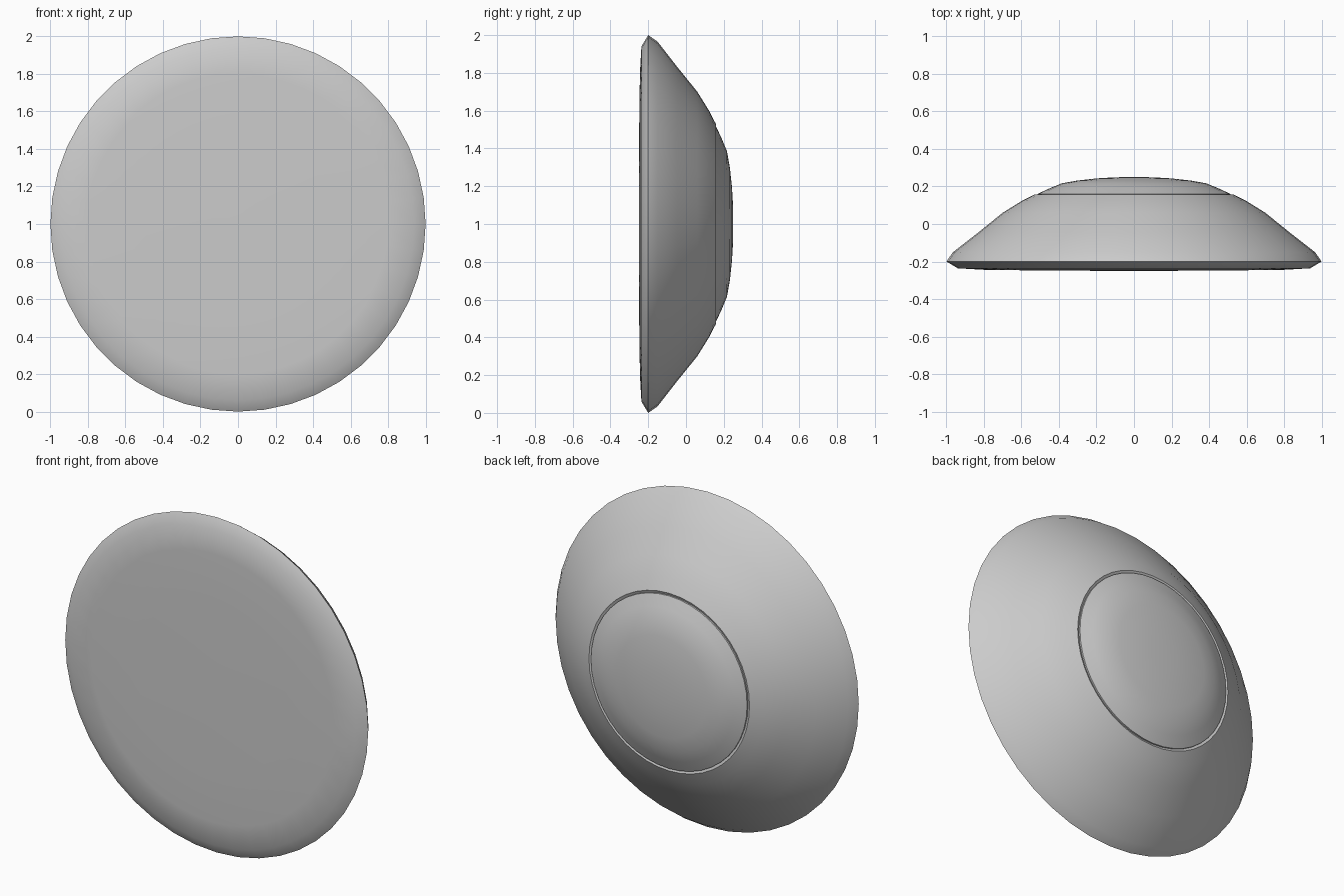
import bpy, bmesh, math

if "Cube" in bpy.data.objects:
    bpy.data.objects.remove(bpy.data.objects["Cube"])

SEGMENTS = 44
CENTRE_Z = 1.0


def lathe(name, profile, angle):
    """Spin (radius, y) points around the front-to-back axis."""
    bm = bmesh.new()
    rings = []
    for r, y in profile:
        if r == 0:
            rings.append([bm.verts.new((0, y, CENTRE_Z))])
        else:
            rings.append([bm.verts.new((r * math.sin(2 * math.pi * i / SEGMENTS), y,
                                        CENTRE_Z + r * math.cos(2 * math.pi * i / SEGMENTS)))
                          for i in range(SEGMENTS)])
    for a, b in zip(rings, rings[1:]):
        for i in range(SEGMENTS):
            j = (i + 1) % SEGMENTS
            quad = [a[i % len(a)], a[j % len(a)], b[j % len(b)], b[i % len(b)]]
            bm.faces.new(list(dict.fromkeys(quad)))
    bmesh.ops.recalc_face_normals(bm, faces=bm.faces)
    mesh = bpy.data.meshes.new(name)
    bm.to_mesh(mesh)
    bm.free()
    obj = bpy.data.objects.new(name, mesh)
    bpy.context.collection.objects.link(obj)
    bpy.context.view_layer.objects.active = obj
    obj.select_set(True)
    bpy.ops.object.shade_smooth_by_angle(angle=math.radians(angle))
    obj.select_set(False)
    return obj


# Domed shell: slightly bulged front, narrow rim, sloping back and seam ledge
lathe("shell", [(0, -0.25), (0.06, -0.25), (0.5, -0.248), (0.8, -0.244), (0.94, -0.236),
                (1.0, -0.2), (0.965, -0.15), (0.83, -0.045), (0.7, 0.06),
                (0.6, 0.122), (0.53, 0.158), (0.51, 0.148), (0, 0.148)], 35)

# Shallow back cap sitting inside the seam
lathe("back_cap", [(0, 0.148), (0.515, 0.148), (0.515, 0.16), (0.45, 0.19), (0.385, 0.217),
                   (0.3, 0.232), (0.2, 0.243), (0.1, 0.249), (0, 0.25)], 35)
